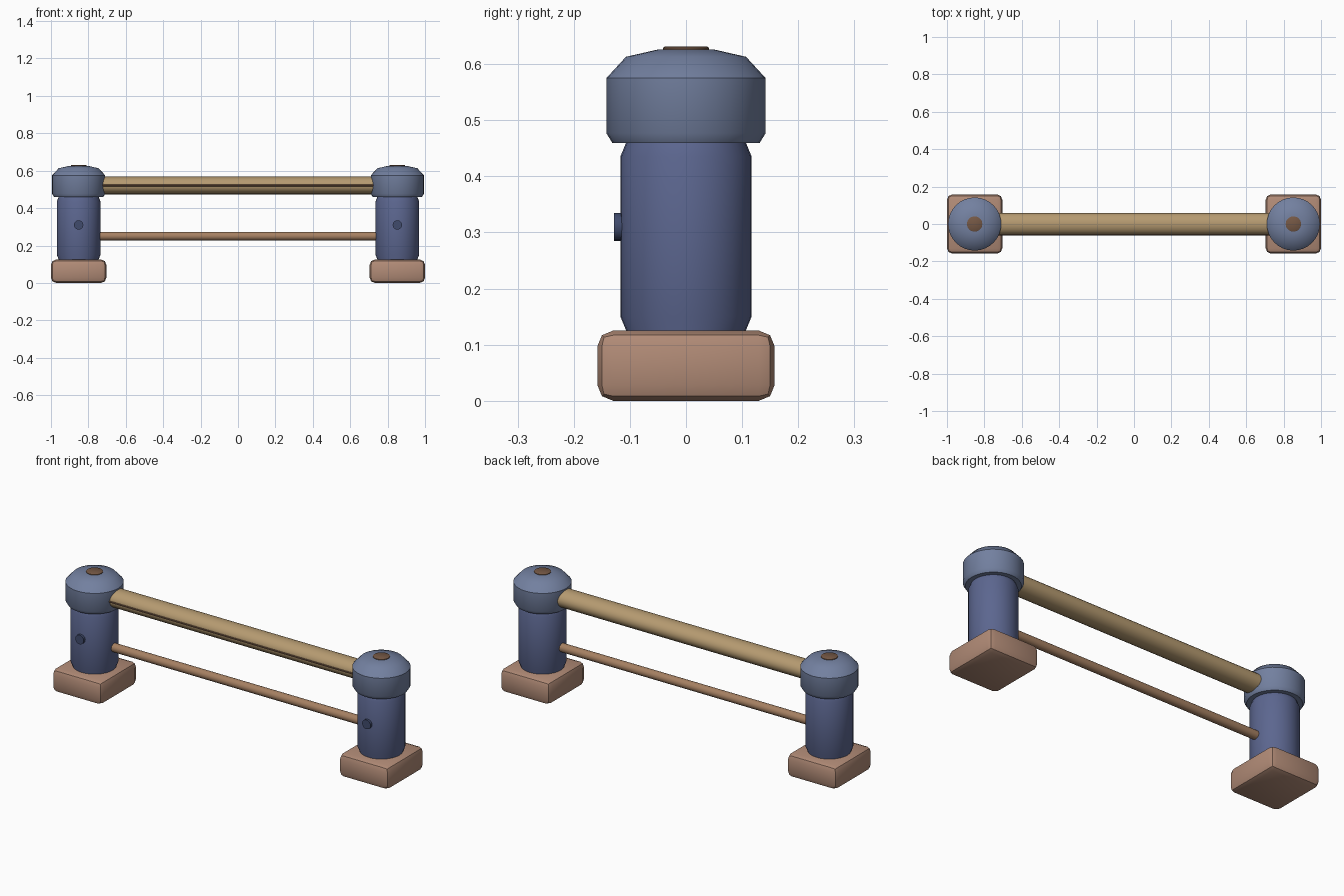
import bpy, bmesh, math
from mathutils import Matrix

if "Cube" in bpy.data.objects:
    bpy.data.objects.remove(bpy.data.objects["Cube"])


def material(name, srgb):
    m = bpy.data.materials.new(name)
    m.diffuse_color = [(c / 255) ** 2.2 for c in srgb] + [1]
    m.use_nodes = True
    m.node_tree.nodes["Principled BSDF"].inputs["Base Color"].default_value = m.diffuse_color
    return m


CLAY = material("clay", (176, 138, 118))
NAVY = material("navy", (92, 102, 142))
DARK_NAVY = material("dark_navy", (66, 76, 108))
SLATE = material("slate", (114, 127, 158))
TAN = material("tan", (180, 153, 112))
WOOD = material("wood", (164, 127, 98))
DARK_WOOD = material("dark_wood", (116, 88, 70))


def finish(name, bm, mat, angle=40):
    bmesh.ops.recalc_face_normals(bm, faces=bm.faces)
    me = bpy.data.meshes.new(name)
    bm.to_mesh(me)
    bm.free()
    me.materials.append(mat)
    ob = bpy.data.objects.new(name, me)
    bpy.context.collection.objects.link(ob)
    bpy.ops.object.select_all(action='DESELECT')
    ob.select_set(True)
    bpy.context.view_layer.objects.active = ob
    bpy.ops.object.shade_smooth_by_angle(angle=math.radians(angle))
    return ob


def lathe(name, profile, x, mat, sides=32):
    """Closed solid of revolution about a vertical axis at x."""
    bm = bmesh.new()
    rings = [[bm.verts.new((x + r * math.cos(2 * math.pi * i / sides),
                            r * math.sin(2 * math.pi * i / sides), z))
              for i in range(sides)] for r, z in profile]
    for a, b in zip(rings, rings[1:]):
        for i in range(sides):
            j = (i + 1) % sides
            bm.faces.new((a[i], a[j], b[j], b[i]))
    bm.faces.new(rings[0])
    bm.faces.new(rings[-1])
    return finish(name, bm, mat)


def rod(name, centre, ry, rz, length, axis, mat, sides=24):
    """Cylinder along x or y; ry is the horizontal radius, rz the vertical one."""
    bm = bmesh.new()
    bmesh.ops.create_cone(bm, cap_ends=True, segments=sides, radius1=1, radius2=1, depth=length)
    bm.transform(Matrix.Diagonal((rz, ry, 1, 1)))
    bm.transform(Matrix.Rotation(math.pi / 2, 4, 'Y'))
    if axis == 'Y':
        bm.transform(Matrix.Rotation(math.pi / 2, 4, 'Z'))
    bm.transform(Matrix.Translation(centre))
    return finish(name, bm, mat)


for side, x in (("left", -0.852), ("right", 0.852)):
    # Rounded block foot
    bm = bmesh.new()
    bmesh.ops.create_cube(bm, size=1)
    bm.transform(Matrix.Translation((x, 0, 0.0625)) @ Matrix.Diagonal((0.296, 0.316, 0.125, 1)))
    bmesh.ops.bevel(bm, geom=bm.edges[:], offset=0.028, segments=2, profile=0.5, affect='EDGES')
    finish(side + "_foot", bm, CLAY)

    # Post, cap and top plug
    lathe(side + "_post", [(0.107, 0.12), (0.107, 0.126), (0.117, 0.15),
                           (0.117, 0.435), (0.106, 0.462)], x, NAVY)
    lathe(side + "_cap", [(0.131, 0.459), (0.142, 0.477), (0.142, 0.575),
                          (0.107, 0.613), (0.05, 0.626)], x, SLATE)
    lathe(side + "_cap_plug", [(0.041, 0.615), (0.041, 0.629), (0.038, 0.631)], x, DARK_WOOD)

    # Round button on the front of the post
    rod(side + "_button", (x, -0.114, 0.31), 0.025, 0.025, 0.028, 'Y', DARK_NAVY, 16)

# Rails between the posts
rod("top_rail", (0, 0, 0.521), 0.058, 0.047, 1.52, 'X', TAN)
rod("front_seam", (0, -0.056, 0.521), 0.005, 0.005, 1.47, 'X', DARK_WOOD, 8)
rod("lower_rail", (0, 0, 0.25), 0.023, 0.023, 1.52, 'X', WOOD, 20)
